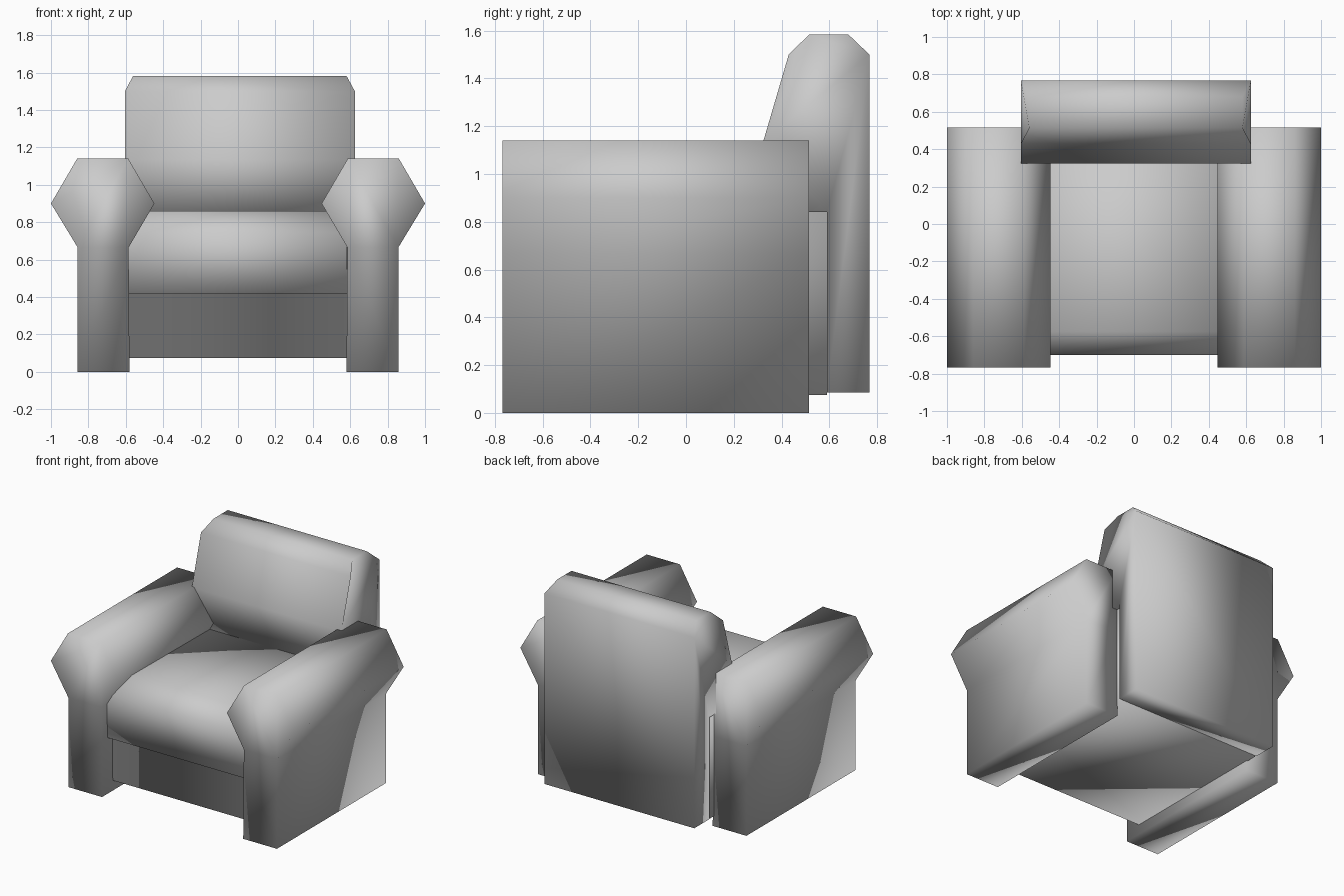
import bpy, bmesh

if "Cube" in bpy.data.objects:
    bpy.data.objects.remove(bpy.data.objects["Cube"])


def extrude_profile(name, profile, start, end, axis):
    """Extrude a closed 2D profile (horizontal, z) along the x or y axis."""
    bm = bmesh.new()
    rings = []
    for t in (start, end):
        rings.append([bm.verts.new((t, h, z) if axis == 'x' else (h, t, z))
                      for h, z in profile])
    n = len(profile)
    bm.faces.new(rings[0])
    bm.faces.new(rings[1])
    for i in range(n):
        j = (i + 1) % n
        bm.faces.new((rings[0][i], rings[0][j], rings[1][j], rings[1][i]))
    bmesh.ops.recalc_face_normals(bm, faces=bm.faces)
    for f in bm.faces:
        f.smooth = True
    mesh = bpy.data.meshes.new(name)
    bm.to_mesh(mesh)
    bm.free()
    obj = bpy.data.objects.new(name, mesh)
    bpy.context.collection.objects.link(obj)
    return obj


# Arms: narrow panel with a hexagonal padded top, mirrored left and right
arm_profile = [(0.58, 0), (0.857, 0), (0.857, 0.665), (1.0, 0.9),
               (0.86, 1.14), (0.587, 1.14), (0.447, 0.9), (0.585, 0.665)]
for name, side in (("right_arm", 1), ("left_arm", -1)):
    extrude_profile(name, [(side * x, z) for x, z in arm_profile],
                    -0.767, 0.515, 'y')

# Seat: recessed base with an overhanging chamfered cushion front
seat_profile = [(-0.64, 0.075), (0.59, 0.075), (0.59, 0.84), (-0.575, 0.86),
                (-0.70, 0.745), (-0.70, 0.415), (-0.64, 0.415)]
extrude_profile("seat", seat_profile, -0.59, 0.583, 'x')

# Backrest: leaning pad that steps down behind the seat
back_profile = [(0.767, 0.085), (0.767, 1.5), (0.68, 1.583), (0.515, 1.583),
                (0.43, 1.5), (0.323, 1.135), (0.355, 0.84), (0.59, 0.84),
                (0.59, 0.085)]
backrest = extrude_profile("backrest", back_profile, -0.605, 0.625, 'x')

# Pull the top edge inwards for chamfered upper corners
for v in backrest.data.vertices:
    if v.co.z > 1.55:
        v.co.x += 0.045 if v.co.x < 0 else -0.045
